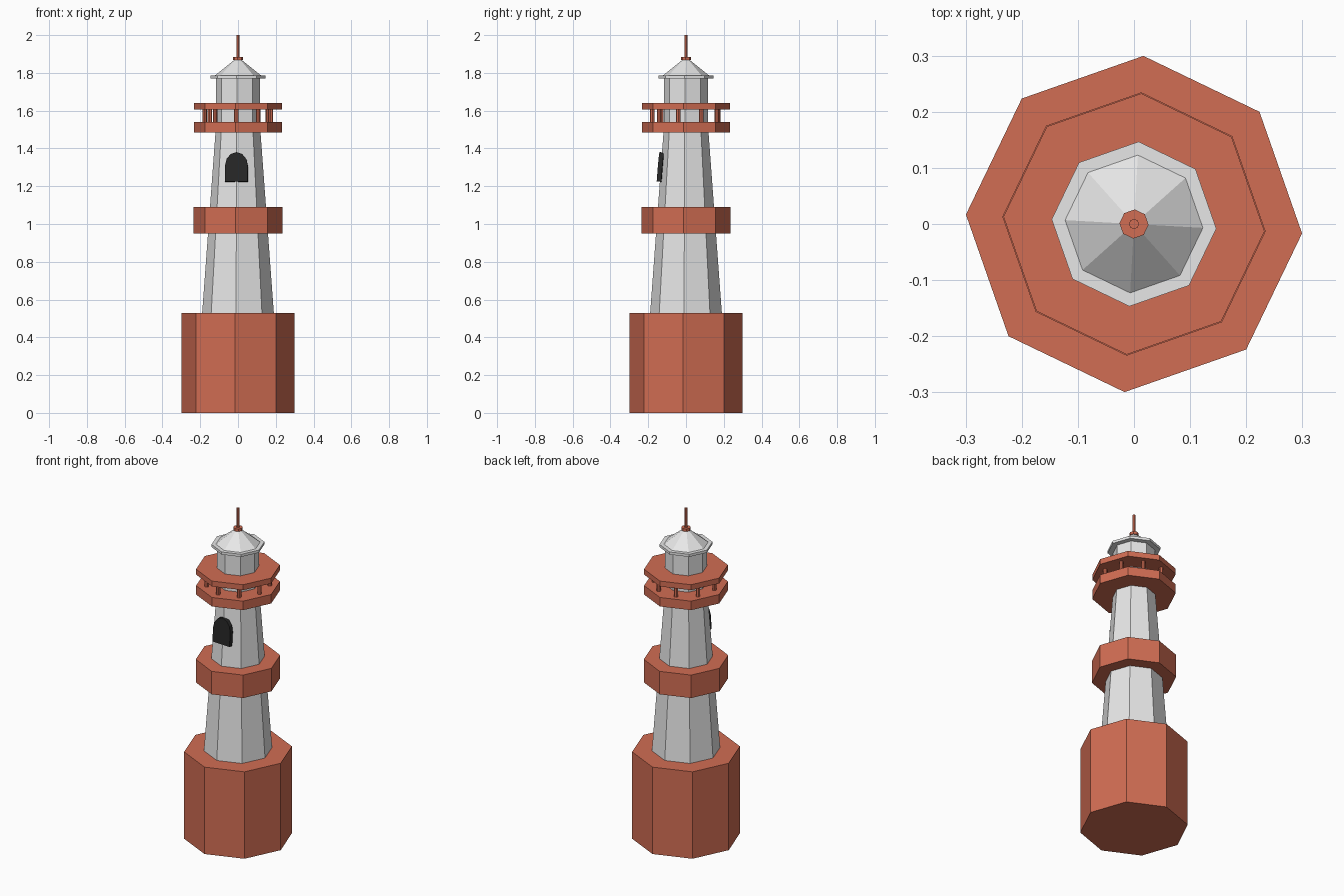
import bpy, bmesh
from math import radians, sin, cos, pi
from mathutils import Matrix, Vector

if "Cube" in bpy.data.objects:
    bpy.data.objects.remove(bpy.data.objects["Cube"], do_unlink=True)

TURN = radians(-3.2)   # every octagon shares this slight turn


def material(name, rgb):
    m = bpy.data.materials.new(name)
    m.use_nodes = True
    colour = (*rgb, 1)
    m.diffuse_color = colour
    m.node_tree.nodes["Principled BSDF"].inputs["Base Color"].default_value = colour
    return m


RED = material("brick_red", (0.64, 0.153, 0.087))
WHITE = material("pale_grey", (0.8, 0.8, 0.8))
BLACK = material("window_black", (0.02, 0.02, 0.02))


def make_object(name, bm, mat):
    bmesh.ops.recalc_face_normals(bm, faces=bm.faces)
    mesh = bpy.data.meshes.new(name)
    bm.to_mesh(mesh)
    bm.free()
    mesh.materials.append(mat)
    obj = bpy.data.objects.new(name, mesh)
    bpy.context.collection.objects.link(obj)
    return obj


def prism(name, mat, z0, z1, r0, r1=None, sides=8, at=(0, 0)):
    """Flat-sided upright solid from z0 to z1, tapering from r0 to r1."""
    bm = bmesh.new()
    place = Matrix.Translation((*at, (z0 + z1) / 2)) @ Matrix.Rotation(TURN, 4, "Z")
    bmesh.ops.create_cone(bm, cap_ends=True, segments=sides, radius1=r0,
                          radius2=r0 if r1 is None else r1,
                          depth=z1 - z0, matrix=place)
    return make_object(name, bm, mat)


# Base, tapering tower and middle band
prism("base", RED, 0, 0.53, 0.3)
prism("tower", WHITE, 0.53, 1.49, 0.19, 0.119)
prism("middle_band", RED, 0.95, 1.09, 0.235)

# Gallery: deck, posts and rail slab
prism("gallery_deck", RED, 1.485, 1.54, 0.233)
prism("gallery_rail", RED, 1.607, 1.64, 0.233)
for i in range(9):
    a = radians(-93 + 40 * i)
    prism(f"gallery_post_{i + 1}", RED, 1.535, 1.61, 0.012,
          at=(0.178 * cos(a), 0.178 * sin(a)))

# Lantern room, eave, roof and finial
prism("lantern_room", WHITE, 1.535, 1.772, 0.116)
prism("eave", WHITE, 1.77, 1.786, 0.147)
prism("roof", WHITE, 1.786, 1.87, 0.123, 0.018)
prism("finial_collar", RED, 1.868, 1.884, 0.026)
prism("finial_rod", RED, 1.88, 2.0, 0.009)

# Arched window slab, leaning back with the tower wall
half, spring, rise = 0.06, 0.085, 0.071
outline = [(-half, 0), (half, 0)]
outline += [(half * cos(pi * k / 6), spring + rise * sin(pi * k / 6)) for k in range(7)]
bm = bmesh.new()
face = bm.faces.new([bm.verts.new((x, 0, z)) for x, z in outline])
extruded = bmesh.ops.extrude_face_region(bm, geom=[face])
bmesh.ops.translate(bm, vec=Vector((0, 0.024, 0)),
                    verts=[v for v in extruded["geom"] if isinstance(v, bmesh.types.BMVert)])
window = make_object("window", bm, BLACK)
window.matrix_world = (Matrix.Translation((-0.009, -0.152, 1.225))
                       @ Matrix.Rotation(TURN, 4, "Z")
                       @ Matrix.Rotation(radians(-4.5), 4, "X"))
